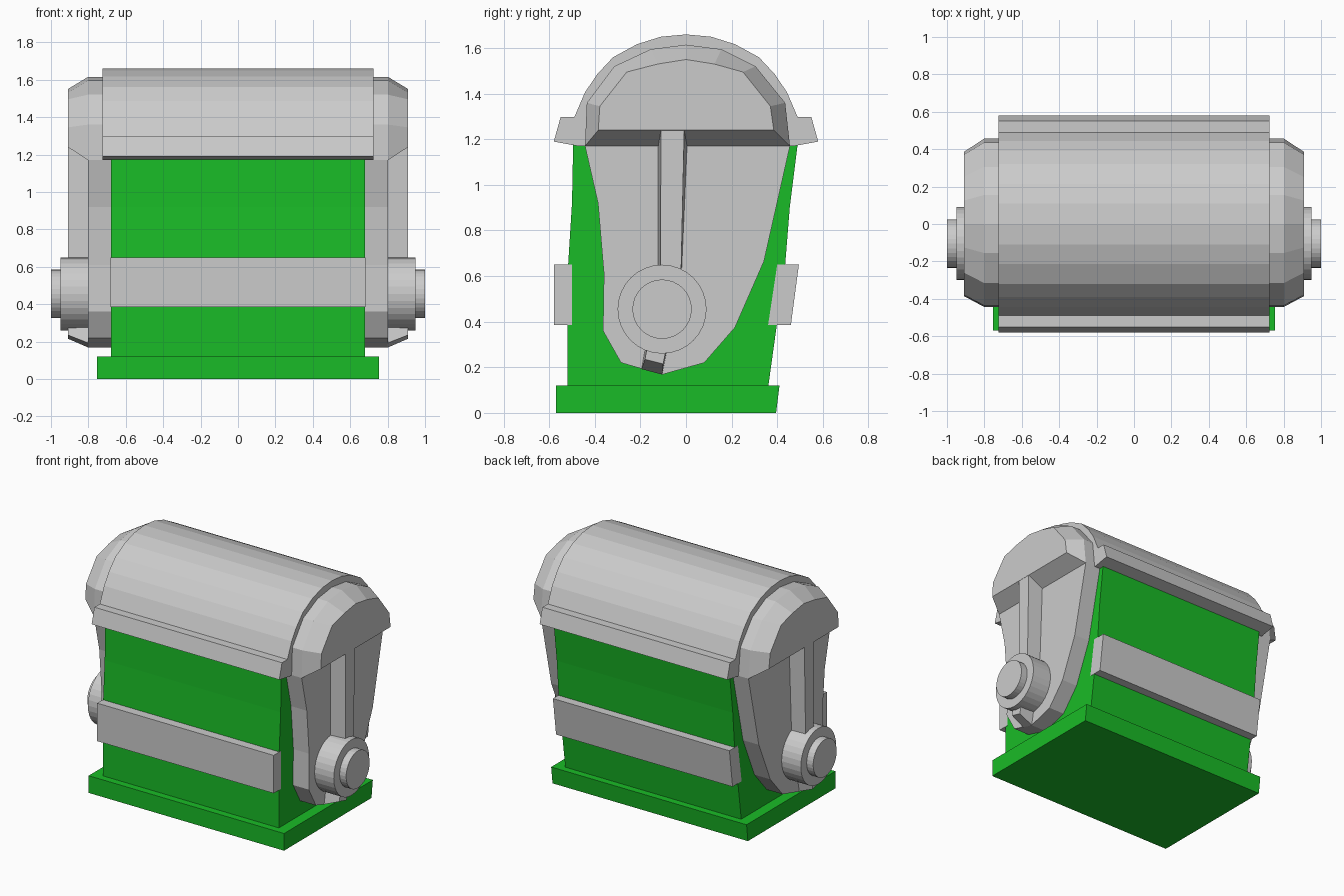
import bpy, bmesh, math

green = bpy.data.materials.new("green")
green.diffuse_color = (0.01, 0.5, 0.02, 1)


def loft(name, sections, mat=None, mirror=False):
    """Skin matching (y, z) outlines placed at successive x positions."""
    bm = bmesh.new()
    rings = [[bm.verts.new((x, y, z)) for y, z in pts] for x, pts in sections]
    n = len(rings[0])
    for a, b in zip(rings, rings[1:]):
        for i in range(n):
            j = (i + 1) % n
            bm.faces.new((a[i], a[j], b[j], b[i]))
    bm.faces.new(rings[0][::-1])
    bm.faces.new(rings[-1])
    bmesh.ops.recalc_face_normals(bm, faces=bm.faces)
    me = bpy.data.meshes.new(name)
    bm.to_mesh(me)
    bm.free()
    ob = bpy.data.objects.new(name, me)
    bpy.context.collection.objects.link(ob)
    if mat:
        me.materials.append(mat)
    if mirror:
        ob.modifiers.new("Mirror", 'MIRROR')
    return ob


def bar(name, pts, half, mat=None):
    return loft(name, [(-half, pts), (half, pts)], mat)


def circle(r, n=32, cy=-0.105, cz=0.455):
    return [(cy + r * math.cos(2 * math.pi * i / n),
             cz + r * math.sin(2 * math.pi * i / n)) for i in range(n)]


# Green base and tapered body
bar("base", [(-0.57, 0), (0.395, 0), (0.41, 0.12), (-0.57, 0.12)], 0.755, green)
bar("body", [(-0.52, 0.11), (0.36, 0.11), (0.435, 0.65), (0.455, 0.9), (0.49, 1.18),
             (-0.495, 1.18), (-0.5, 0.92), (-0.52, 0.6)], 0.68, green)

# Raised bands on front and back
bar("front_band", [(-0.58, 0.385), (-0.5, 0.385), (-0.5, 0.65), (-0.58, 0.65)], 0.682)
bar("back_band", [(0.36, 0.385), (0.46, 0.385), (0.495, 0.65), (0.4, 0.65)], 0.682)

# Domed lid with flared lip
half = [(0.47, 1.17), (0.58, 1.19), (0.55, 1.297), (0.49, 1.297), (0.443, 1.406),
        (0.39, 1.485), (0.32, 1.56), (0.215, 1.617), (0.11, 1.65)]
bar("lid", half + [(0, 1.66)] + [(-y, z) for y, z in half[::-1]], 0.725)

# End plates, following the lid curve and narrowing to the bottom
dome = [(0.456, 1.17), (0.435, 1.36), (0.305, 1.52), (0.155, 1.595), (0, 1.615),
        (-0.155, 1.595), (-0.315, 1.52), (-0.435, 1.36), (-0.443, 1.17)]
lower = [(-0.386, 0.92), (-0.36, 0.61), (-0.364, 0.36), (-0.285, 0.22), (-0.105, 0.168),
         (0.08, 0.22), (0.215, 0.375), (0.342, 0.665)]
plate = dome + lower
loft("end_plate", [(0.675, plate), (0.802, plate)], mirror=True)

# Bevelled cap at the top of each end plate
cap = [(0.385, 1.24), (0.37, 1.345), (0.25, 1.495), (0.125, 1.53), (0, 1.55),
       (-0.125, 1.53), (-0.26, 1.495), (-0.378, 1.345), (-0.385, 1.24)]
loft("end_cap", [(0.802, dome), (0.91, cap)], mirror=True)

# Bent strap from cap to foot of the plate
strap_in = [(0.008, 1.24), (-0.122, 1.24), (-0.122, 0.6), (-0.195, 0.192),
            (-0.105, 0.168), (-0.02, 0.6)]
strap_out = [(-0.008, 1.24), (-0.11, 1.24), (-0.112, 0.6), (-0.18, 0.235),
             (-0.1, 0.215), (-0.022, 0.6)]
loft("strap", [(0.80, strap_in), (0.909, strap_out)], mirror=True)

# Round pivots
loft("pivot_disc", [(0.79, circle(0.195)), (0.95, circle(0.195))], mirror=True)
loft("pivot_pin", [(0.94, circle(0.13)), (1.0, circle(0.13))], mirror=True)
